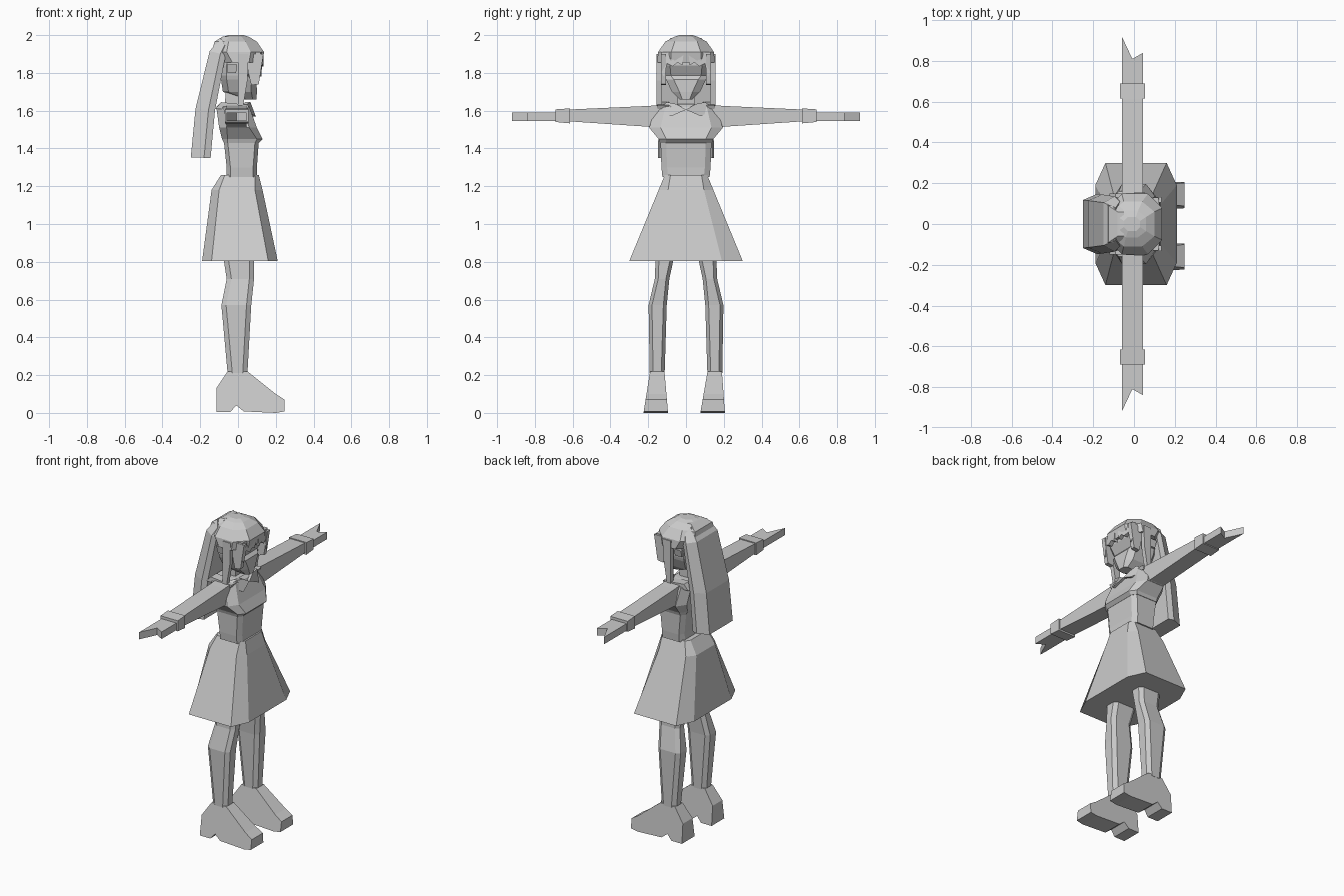
import bpy, bmesh

mat = bpy.data.materials.new("plain_grey")
mat.diffuse_color = (0.6, 0.6, 0.6, 1)


def finish(name, bm):
    bmesh.ops.recalc_face_normals(bm, faces=bm.faces)
    me = bpy.data.meshes.new(name)
    bm.to_mesh(me)
    bm.free()
    me.materials.append(mat)
    ob = bpy.data.objects.new(name, me)
    bpy.context.collection.objects.link(ob)
    return ob


def skin(name, loops):
    """Closed skin through matching loops of points."""
    bm = bmesh.new()
    rows = [[bm.verts.new(p) for p in loop] for loop in loops]
    n = len(rows[0])
    for a, b in zip(rows, rows[1:]):
        for i in range(n):
            j = (i + 1) % n
            bm.faces.new((a[i], a[j], b[j], b[i]))
    bm.faces.new(rows[0])
    bm.faces.new(rows[-1])
    return finish(name, bm)


def ring(z, x0, x1, y0, y1, cx=0, cy=0):
    """Rectangle, with corners cut by cx and cy when given."""
    if not cx:
        return [(x0, y0, z), (x1, y0, z), (x1, y1, z), (x0, y1, z)]
    return [(x0 + cx, y0, z), (x1 - cx, y0, z), (x1, y0 + cy, z), (x1, y1 - cy, z),
            (x1 - cx, y1, z), (x0 + cx, y1, z), (x0, y1 - cy, z), (x0, y0 + cy, z)]


def stack(name, rows):
    return skin(name, [ring(*r) for r in rows])


def side_plate(name, prof, y0, y1):
    """Profile in x, z given thickness in y."""
    return skin(name, [[(x, y, z) for x, z in prof] for y in (y0, y1)])


# skirt and torso
stack("skirt", [(0.805, -0.19, 0.21, -0.30, 0.30, 0.05, 0.11),
                (1.18, -0.14, 0.13, -0.145, 0.145, 0.04, 0.05),
                (1.26, -0.09, 0.11, -0.112, 0.112, 0.02, 0.03)])
stack("waist", [(1.25, -0.06, 0.10, -0.125, 0.125, 0.02, 0.03),
                (1.30, -0.06, 0.10, -0.13, 0.13, 0.02, 0.03),
                (1.44, -0.075, 0.11, -0.135, 0.135, 0.02, 0.03)])
stack("chest", [(1.43, -0.075, 0.11, -0.138, 0.138, 0.02, 0.03),
                (1.45, -0.085, 0.13, -0.145, 0.145, 0.03, 0.04),
                (1.51, -0.10, 0.10, -0.195, 0.195, 0.04, 0.06),
                (1.62, -0.115, 0.06, -0.16, 0.16, 0.04, 0.05),
                (1.635, -0.10, 0.04, -0.08, 0.08, 0.03, 0.03)])
stack("neck", [(1.60, -0.07, 0.01, -0.045, 0.045), (1.73, -0.065, 0.02, -0.045, 0.045)])


def chest_x(z):
    return 0.105 - (z - 1.51) * 0.38


for s, tag in ((1, "left"), (-1, "right")):
    # arm, cuff and forked hand
    def across(y, z0, z1, x0=-0.06, x1=0.045):
        return [(x0, s * y, z0), (x1, s * y, z0), (x1, s * y, z1), (x0, s * y, z1)]
    skin(tag + "_arm", [across(0.13, 1.48, 1.63), across(0.20, 1.515, 1.625),
                        across(0.64, 1.545, 1.605)])
    skin(tag + "_cuff", [across(0.615, 1.533, 1.612, -0.068, 0.055),
                         across(0.69, 1.54, 1.607, -0.068, 0.055)])
    hand = [(-0.06, 0.67), (0.045, 0.67), (0.045, 0.84), (-0.008, 0.81), (-0.06, 0.92)]
    skin(tag + "_hand", [[(x, s * y, z) for x, y in hand] for z in (1.545, 1.59)])

    # leg
    rows = [(0.21, -0.055, 0.05, 0.113, 0.192), (0.57, -0.088, 0.07, 0.102, 0.198),
            (0.71, -0.06, 0.085, 0.088, 0.165), (0.84, -0.08, 0.085, 0.06, 0.16)]
    stack(tag + "_leg", [(z, x0, x1, *sorted((s * a, s * b)), 0.025, 0.018)
                         for z, x0, x1, a, b in rows])

    # shoe, narrowing upwards
    prof = [(-0.055, 0.22), (-0.115, 0.13), (-0.115, 0.005), (-0.04, 0.005), (-0.01, 0.04),
            (0.03, 0.008), (0.20, 0.0), (0.247, 0.008), (0.247, 0.07), (0.20, 0.10), (0.05, 0.22)]
    mid = 0.141 if s > 0 else -0.16
    top = s * 0.152

    def shoe_y(z, k):
        t = z / 0.22
        return mid + (top - mid) * t + k * (0.065 - 0.027 * t)
    skin(tag + "_shoe", [[(x, shoe_y(z, k), z) for x, z in prof] for k in (-1, 1)])

    # collar flap lying on the chest
    flap = [(0, 1.605), (0.08, 1.57), (0.15, 1.615), (0.10, 1.645), (0.05, 1.635)]
    skin(tag + "_collar", [[(chest_x(z) - (0.06 if y > 0.12 else 0) + d, s * y, z)
                            for y, z in flap] for d in (-0.015, 0.012)])
    side_plate(tag + "_collar_side", [(-0.12, 1.61), (0.05, 1.61), (0.06, 1.63), (-0.09, 1.645)],
               s * 0.09, s * 0.15)

    # ear and hanging hair strands
    stack(tag + "_ear", [(1.80, -0.055, -0.01, *sorted((s * 0.09, s * 0.125))),
                         (1.845, -0.06, -0.005, *sorted((s * 0.09, s * 0.135)))])
    side_plate(tag + "_side_lock", [(0.0, 1.90), (0.0, 1.62), (0.028, 1.63), (0.05, 1.76),
                                    (0.055, 1.90)], s * 0.128, s * 0.155)
    side_plate(tag + "_cheek_hair", [(0.05, 1.90), (0.055, 1.80), (0.07, 1.735), (0.11, 1.74),
                                     (0.135, 1.90)], s * 0.105, s * 0.132)
    lock = [(0.012, 1.91), (0.02, 1.84), (0.045, 1.855), (0.07, 1.835), (0.10, 1.85),
            (0.115, 1.78), (0.13, 1.80), (0.13, 1.91)]
    skin(tag + "_fringe", [[(x - 0.25 * max(0, y - 0.07), s * y, z) for y, z in lock]
                           for x in (0.108, 0.135)])

# face: chin, mouth, recessed eye band, brow
stack("head", [(1.66, 0.03, 0.098, -0.035, 0.035, 0.02, 0.015),
               (1.70, -0.08, 0.10, -0.075, 0.075, 0.03, 0.04),
               (1.765, -0.09, 0.098, -0.105, 0.105, 0.03, 0.04),
               (1.785, -0.09, 0.08, -0.11, 0.11, 0.03, 0.03),
               (1.84, -0.09, 0.11, -0.115, 0.115, 0.03, 0.03),
               (1.92, -0.08, 0.11, -0.115, 0.115, 0.03, 0.03)])

# hair cap
stack("hair_cap", [(1.855, -0.10, 0.128, -0.152, 0.152, 0.07, 0.07),
                   (1.91, -0.13, 0.138, -0.148, 0.148, 0.07, 0.07),
                   (1.965, -0.11, 0.10, -0.11, 0.11, 0.06, 0.05),
                   (1.99, -0.08, 0.06, -0.065, 0.065, 0.04, 0.03),
                   (2.0, -0.05, 0.03, -0.035, 0.035, 0.02, 0.02)])

# long tail of hair: outer x, z and inner x, z down the back
path = [(-0.09, 1.985, -0.06, 1.93, 0.08), (-0.15, 1.915, -0.065, 1.895, 0.105),
        (-0.225, 1.61, -0.122, 1.60, 0.115), (-0.25, 1.352, -0.145, 1.35, 0.118)]
skin("hair_tail", [[(xo, -w, zo), (xo, w, zo), ((xo + 2 * xi) / 3, w + 0.03, (zo + 2 * zi) / 3),
                    (xi, w + 0.02, zi), (xi, -w - 0.02, zi),
                    ((xo + 2 * xi) / 3, -w - 0.03, (zo + 2 * zi) / 3)]
                   for xo, zo, xi, zi, w in path])
# band tying the hair to the crown
stack("hair_band", [(1.90, -0.14, -0.06, -0.10, 0.10), (1.965, -0.125, -0.06, -0.09, 0.09),
                    (1.993, -0.08, -0.05, -0.06, 0.06)])
